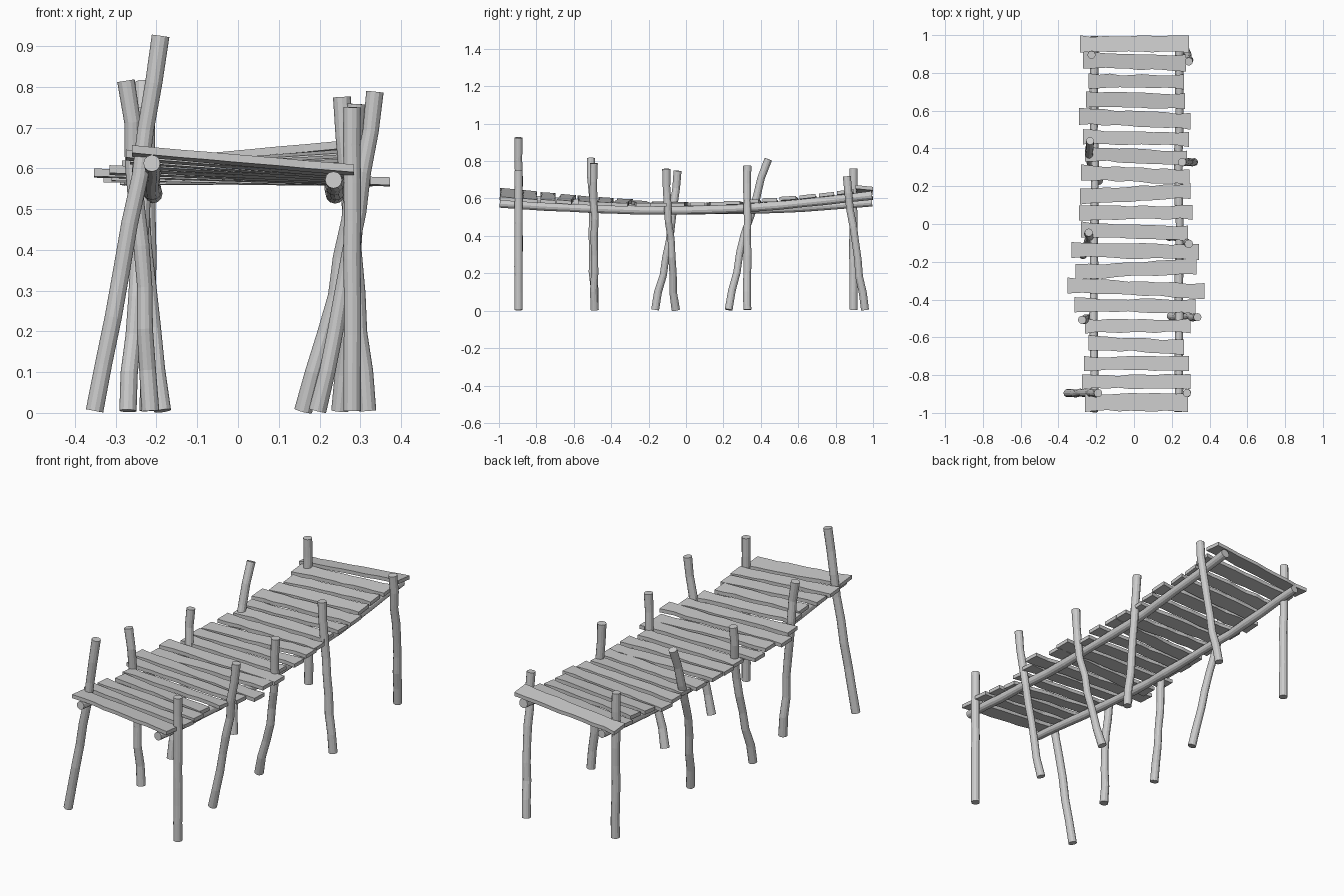
import bpy, bmesh, math, random
from mathutils import Vector

if "Cube" in bpy.data.objects:
    bpy.data.objects.remove(bpy.data.objects["Cube"])

random.seed(7)


def finish(name, bm):
    bmesh.ops.recalc_face_normals(bm, faces=bm.faces)
    mesh = bpy.data.meshes.new(name)
    bm.to_mesh(mesh)
    bm.free()
    obj = bpy.data.objects.new(name, mesh)
    bpy.context.collection.objects.link(obj)


def loft(name, rings):
    """Skin a list of closed rings and cap both ends."""
    bm = bmesh.new()
    loops = [[bm.verts.new(p) for p in ring] for ring in rings]
    n = len(loops[0])
    for a, b in zip(loops, loops[1:]):
        for i in range(n):
            j = (i + 1) % n
            bm.faces.new((a[i], a[j], b[j], b[i]))
    bm.faces.new(loops[0][::-1])
    bm.faces.new(loops[-1])
    finish(name, bm)


def pole(name, points, radii, sides=12):
    """Round log through the points; rings stay square to its direction."""
    pts = [Vector(p) for p in points]
    rings = []
    for i, p in enumerate(pts):
        d = (pts[min(i + 1, len(pts) - 1)] - pts[max(i - 1, 0)]).normalized()
        u = d.cross(Vector((1, 0, 0))).normalized()
        v = d.cross(u)
        rings.append([p + radii[i] * (u * math.cos(t) + v * math.sin(t))
                      for t in (2 * math.pi * k / sides for k in range(sides))])
    loft(name, rings)


def interp(y, curve):
    for (y0, z0), (y1, z1) in zip(curve, curve[1:]):
        if y <= y1:
            return z0 + (z1 - z0) * (y - y0) / (y1 - y0)
    return curve[-1][1]


# Long bearer logs sagging towards the middle
LEFT = [(-1, .613), (-.75, .588), (-.5, .566), (-.25, .546), (0, .538),
        (.25, .537), (.5, .543), (.75, .56), (1, .578)]
RIGHT = [(-1, .572), (-.75, .556), (-.5, .545), (-.25, .537), (0, .536),
         (.25, .544), (.5, .562), (.75, .588), (1, .617)]
for side, x, curve in (("left", -.21, LEFT), ("right", .238, RIGHT)):
    pts, rad = [], []
    for i in range(17):
        y = -.995 + 1.99 * i / 16
        pts.append((x + random.uniform(-.004, .004), y, interp(y, curve)))
        rad.append(.022 + random.uniform(-.002, .002))
    pole(side + "_bearer_log", pts, rad)

# Deck planks: centre y, left end, right end, width
PLANKS = [(-.945, -.26, .285, .10), (-.835, -.275, .30, .08), (-.738, -.265, .29, .08),
          (-.64, -.24, .265, .08), (-.54, -.26, .30, .08), (-.432, -.315, .325, .08),
          (-.34, -.353, .373, .085), (-.24, -.31, .33, .085), (-.143, -.33, .343, .085),
          (-.04, -.28, .285, .085), (.06, -.29, .31, .08), (.16, -.285, .30, .085),
          (.26, -.28, .295, .085), (.36, -.26, .28, .08), (.455, -.27, .29, .08),
          (.557, -.29, .30, .09), (.655, -.255, .27, .085), (.755, -.24, .265, .08),
          (.86, -.27, .275, .09), (.953, -.285, .29, .092)]
for n, (y, x0, x1, w) in enumerate(PLANKS):
    zl, zr = interp(y, LEFT) + .031, interp(y, RIGHT) + .031
    pitch = (interp(y + .05, LEFT) - interp(y - .05, LEFT)
             + interp(y + .05, RIGHT) - interp(y - .05, RIGHT)) / .2
    pitch += random.uniform(-.05, .03)
    if n == len(PLANKS) - 1:
        pitch, zl, zr = -.1, zl + .006, zr + .01
    yaw = random.uniform(-.015, .015) if 0 < n < 19 else 0
    rings = []
    for k in range(10):
        x = x0 + (x1 - x0) * k / 9
        z = zl + (zr - zl) * (x + .21) / .448
        edge = 0 if k in (0, 9) else 1
        a = -w / 2 + edge * random.uniform(0, .010)
        b = w / 2 - edge * random.uniform(0, .010)
        rings.append([(x, y + yaw * x / .3 + e, z + pitch * e + h)
                      for e, h in ((a, -.0095), (b, -.0095), (b, .0095), (a, .0095))])
    loft("deck_plank_%02d" % (n + 1), rings)

# Upright posts: base (x, y), top (x, y, z), bow at mid height (x, y), roughness
POSTS = [
    ("left_post_1", (-.352, -.895), (-.19, -.895, .925), (.008, 0), .003),
    ("left_post_2", (-.215, -.49), (-.275, -.508, .815), (.01, 0), .006),
    ("left_post_3", (-.27, -.165), (-.24, -.045, .748), (.012, .012), .006),
    ("left_post_4", (-.185, .228), (-.232, .44, .81), (-.02, -.02), .006),
    ("left_post_5", (-.22, .895), (-.225, .895, .76), (0, 0), .002),
    ("right_post_1", (.28, -.895), (.28, -.895, .75), (0, 0), .001),
    ("right_post_2", (.195, -.488), (.336, -.493, .788), (.012, 0), .006),
    ("right_post_3", (.16, -.055), (.29, -.105, .758), (.03, -.005), .006),
    ("right_post_4", (.318, .328), (.255, .328, .775), (-.005, 0), .003),
    ("right_post_5", (.25, .957), (.29, .86, .718), (.012, -.005), .004),
]
for name, base, top, bow, rough in POSTS:
    pts, rad = [], []
    for i in range(9):
        t = i / 8
        s = math.sin(math.pi * t)
        j = rough if 0 < i < 8 else 0
        pts.append((base[0] + (top[0] - base[0]) * t + bow[0] * s + random.uniform(-j, j),
                    base[1] + (top[1] - base[1]) * t + bow[1] * s + random.uniform(-j, j),
                    .005 + (top[2] - .005) * t))
        rad.append(.0215 - .4 * rough * s + random.uniform(-.15, .15) * rough)
    pole(name, pts, rad)
